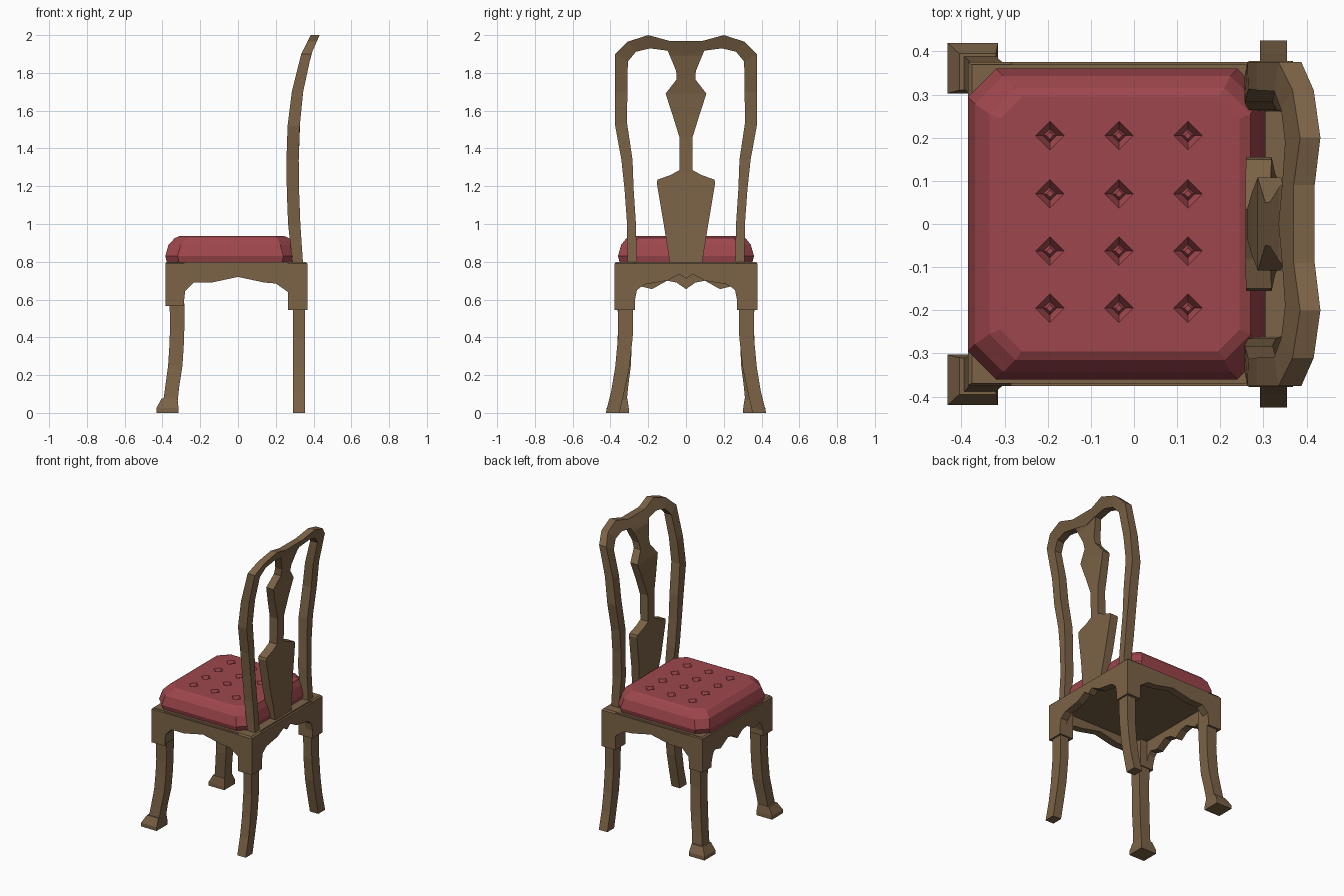
import bpy, bmesh, math
from mathutils import Matrix

if "Cube" in bpy.data.objects:
    bpy.data.objects.remove(bpy.data.objects["Cube"])


def material(name, col):
    m = bpy.data.materials.new(name)
    m.diffuse_color = (*col, 1)
    m.use_nodes = True
    m.node_tree.nodes["Principled BSDF"].inputs["Base Color"].default_value = m.diffuse_color
    return m


WOOD = material("brown wood", (0.20, 0.125, 0.062))
RED = material("red upholstery", (0.34, 0.062, 0.073))


def finish(name, bm, mat, mirror=False):
    bmesh.ops.recalc_face_normals(bm, faces=bm.faces)
    me = bpy.data.meshes.new(name)
    bm.to_mesh(me)
    bm.free()
    me.materials.append(mat)
    ob = bpy.data.objects.new(name, me)
    bpy.context.collection.objects.link(ob)
    if mirror:
        md = ob.modifiers.new("mirror", 'MIRROR')
        md.use_axis = (False, True, False)
    return ob


def loft(name, rings, mat, mirror=False):
    """Skin closed rings of equal point count and cap both ends."""
    bm = bmesh.new()
    vs = [[bm.verts.new(p) for p in r] for r in rings]
    n = len(rings[0])
    for a, b in zip(vs, vs[1:]):
        for i in range(n):
            j = (i + 1) % n
            bm.faces.new((a[i], a[j], b[j], b[i]))
    bm.faces.new(vs[0])
    bm.faces.new(vs[-1])
    return finish(name, bm, mat, mirror)


def rect(x0, x1, y0, y1, z):
    return [(x0, y0, z), (x1, y0, z), (x1, y1, z), (x0, y1, z)]


def octagon(x0, x1, y, c, z):
    return [(x0 + c, -y, z), (x1 - c, -y, z), (x1, -y + c, z), (x1, y - c, z),
            (x1 - c, y, z), (x0 + c, y, z), (x0, y - c, z), (x0, -y + c, z)]


# Seat frame: top plate with chamfered rim, corner blocks
loft("seat_board", [rect(-.375, .355, -.37, .37, .75),
                    rect(-.375, .355, -.37, .37, .80)], WOOD)
loft("front_corner_block", [rect(-.385, -.285, .275, .375, .565),
                            rect(-.385, -.285, .275, .375, .79),
                            rect(-.375, -.285, .275, .367, .80)], WOOD, True)
loft("back_corner_block", [rect(.265, .368, .27, .378, .545),
                           rect(.265, .368, .27, .378, .79),
                           rect(.265, .358, .27, .37, .80)], WOOD, True)

# Scalloped aprons between the corner blocks
SIDE = [(-.285, .60), (-.28, .645), (-.235, .69), (-.14, .69), (0, .72),
        (.14, .69), (.20, .685), (.265, .64)]
HALF = [(-.275, .60), (-.26, .65), (-.24, .67), (-.18, .655), (-.10, .70), (-.05, .69)]
FRONT = HALF + [(0, .655)] + [(-y, z) for y, z in reversed(HALF)]
HALFB = [(-.27, .60), (-.26, .65), (-.22, .68), (-.10, .70), (-.035, .735)]
BACK = HALFB + [(0, .71)] + [(-y, z) for y, z in reversed(HALFB)]


def apron(name, prof, place, d0, d1, mirror=False):
    outline = prof + [(prof[-1][0], .79), (prof[0][0], .79)]
    loft(name, [[place(u, d, z) for u, z in outline] for d in (d0, d1)], WOOD, mirror)


apron("side_apron", SIDE, lambda u, d, z: (u, d, z), .325, .375, True)
apron("front_apron", FRONT, lambda u, d, z: (d, u, z), -.385, -.335)
apron("back_apron", BACK, lambda u, d, z: (d, u, z), .318, .368)

# Front legs: curved outward diagonally (centre x, centre y, half width, z)
LEG = [(-.322, .322, .04, .58), (-.322, .322, .038, .45), (-.325, .325, .038, .36),
       (-.332, .330, .038, .25), (-.348, .343, .037, .14), (-.358, .352, .038, .06)]
loft("front_leg", [rect(x - h, x + h, y - h, y + h, z) for x, y, h, z in LEG], WOOD, True)
loft("front_foot", [rect(-.432, -.315, .303, .42, 0), rect(-.432, -.315, .303, .42, .025),
                    rect(-.405, -.32, .31, .395, .075)], WOOD, True)

# Back legs: splayed sideways (inner y, outer y, z)
BLEG = [(.28, .36, .56), (.282, .36, .40), (.30, .375, .24), (.325, .395, .12), (.352, .425, 0)]
loft("back_leg", [rect(.292, .355, a, b, z) for a, b, z in BLEG], WOOD, True)

# Backrest: flat outlines in y and z, bent backwards by height
BEND = [(.78, .29, .345), (1.0, .265, .33), (1.27, .255, .32), (1.5, .26, .325),
        (1.7, .285, .345), (1.9, .335, .388), (2.0, .385, .432)]


def bend(z):
    for (z0, a0, b0), (z1, a1, b1) in zip(BEND, BEND[1:]):
        if z <= z1:
            t = (z - z0) / (z1 - z0)
            return a0 + (a1 - a0) * t, b0 + (b1 - b0) * t
    return BEND[-1][1:]


def section(y0, z0, y1, z1, inset=0):
    (a0, b0), (a1, b1) = bend(z0), bend(z1)
    return [(a0 + inset, y0, z0), (b0 - inset, y0, z0), (b1 - inset, y1, z1), (a1 + inset, y1, z1)]


# Stile running up into the double-humped crest rail (outer y z, inner y z)
STILE = [(.31, .78, .26, .78), (.312, 1.0, .265, 1.0), (.325, 1.18, .277, 1.18),
         (.342, 1.34, .283, 1.34), (.375, 1.52, .313, 1.54), (.375, 1.70, .31, 1.70),
         (.375, 1.90, .308, 1.86), (.31, 1.965, .265, 1.912), (.20, 2.0, .19, 1.93),
         (.09, 1.97, .10, 1.918), (0, 1.97, 0, 1.90)]
loft("back_stile_and_crest", [section(*s) for s in STILE], WOOD, True)

# Vase-shaped splat (half width, z)
SPLAT = [(.085, .79), (.118, 1.0), (.155, 1.22), (.15, 1.235), (.08, 1.26), (.035, 1.285),
         (.035, 1.46), (.072, 1.58), (.108, 1.69), (.05, 1.765), (.052, 1.81), (.085, 1.89),
         (.10, 1.925)]
loft("back_splat", [section(-w, z, w, z, .003) for w, z in SPLAT], WOOD)

# Cushion with chamfered corners and rounded rim
cushion = loft("cushion", [octagon(-.375, .297, .35, .065, .79),
                           octagon(-.385, .305, .36, .065, .83),
                           octagon(-.368, .288, .343, .065, .89),
                           octagon(-.335, .27, .315, .06, .925),
                           octagon(-.31, .245, .295, .05, .936)], RED)

# Tufted diamond dimples cut in the top, with a small button in each
cut, buttons = bmesh.new(), bmesh.new()
for x in (-.195, -.035, .125):
    for y in (-.195, -.063, .07, .205):
        for bm, r0, r1, h, z in ((cut, .015, .043, .04, .93), (buttons, .016, .008, .012, .917)):
            new = bmesh.ops.create_cone(bm, cap_ends=True, segments=4, radius1=r0,
                                        radius2=r1, depth=h)["verts"]
            # keep the points of each diamond on the x and y axes
            if abs(abs(new[0].co.x) - abs(new[0].co.y)) < 1e-4:
                bmesh.ops.rotate(bm, verts=new, matrix=Matrix.Rotation(math.pi / 4, 3, 'Z'))
            bmesh.ops.translate(bm, verts=new, vec=(x, y, z))
finish("tuft_buttons", buttons, RED)
cutter = finish("tuft_cutter", cut, RED)
cutter.hide_render = True
cutter.hide_set(True)
md = cushion.modifiers.new("tufts", 'BOOLEAN')
md.operation = 'DIFFERENCE'
md.solver = 'EXACT'
md.object = cutter
